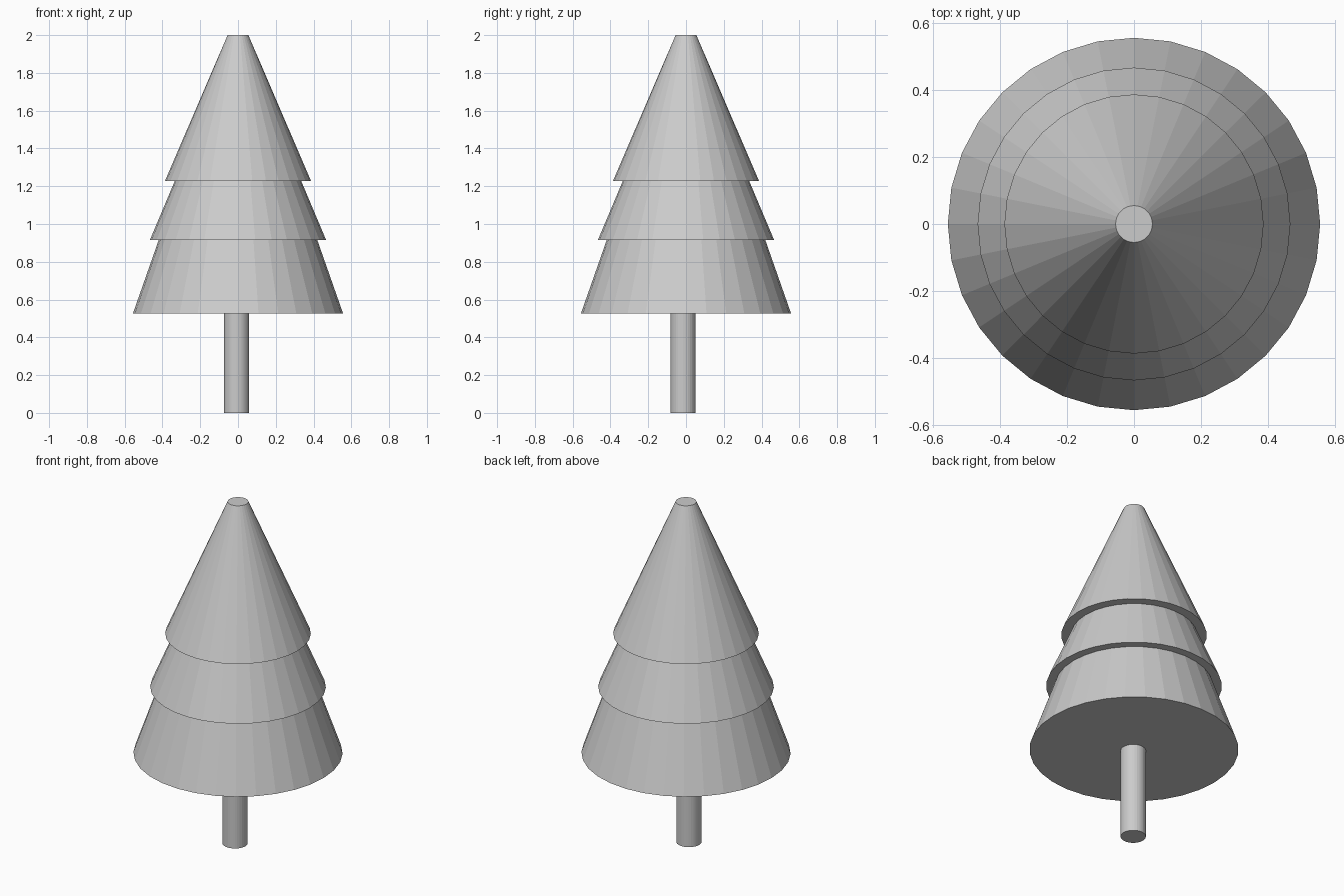
import bpy

cube = bpy.data.objects.get("Cube")
if cube:
    bpy.data.objects.remove(cube, do_unlink=True)

# One plain grey for the whole tree
grey = bpy.data.materials.new("plain_grey")
grey.use_nodes = True
colour = (0.6, 0.6, 0.6, 1)
grey.diffuse_color = colour
grey.node_tree.nodes["Principled BSDF"].inputs["Base Color"].default_value = colour


def frustum(name, bottom, top, r_bottom, r_top, x=0, y=0):
    """Flat-shaded, capped 32-sided cone section between two heights."""
    bpy.ops.mesh.primitive_cone_add(
        vertices=32, radius1=r_bottom, radius2=r_top, depth=top - bottom,
        location=(x, y, (bottom + top) / 2))
    part = bpy.context.object
    part.name = name
    part.data.materials.append(grey)
    return part


# Slim trunk, slightly off centre
frustum("trunk", 0, 0.56, 0.067, 0.067, x=-0.008, y=-0.016)

# Three overlapping tiers of foliage, each running up inside the next
frustum("lower_foliage", 0.527, 1.1, 0.556, 0.355)
frustum("middle_foliage", 0.914, 1.4, 0.467, 0.262)
frustum("upper_foliage", 1.227, 2, 0.387, 0.055)
